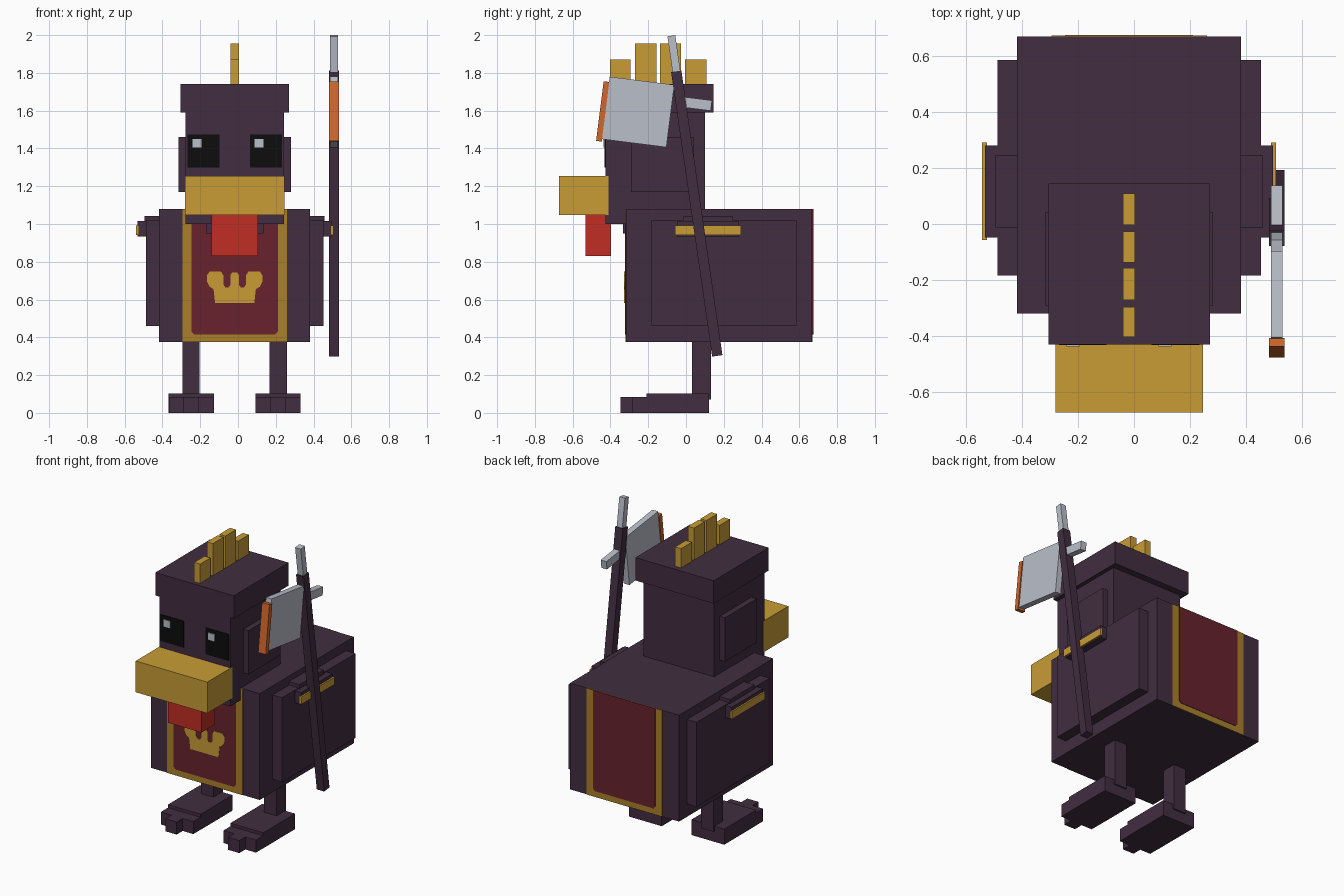
import bpy, bmesh, math
from mathutils import Vector

if "Cube" in bpy.data.objects:
    bpy.data.objects.remove(bpy.data.objects["Cube"])


def material(name, rgb):
    m = bpy.data.materials.new(name)
    m.diffuse_color = (*rgb, 1)
    m.use_nodes = True
    m.node_tree.nodes["Principled BSDF"].inputs["Base Color"].default_value = m.diffuse_color
    return m


PLUM = material("dark plum", (0.054, 0.027, 0.052))
GOLD = material("gold", (0.58, 0.335, 0.037))
TRIM = material("old gold trim", (0.40, 0.215, 0.022))
MAROON = material("maroon cloth", (0.138, 0.016, 0.027))
RED = material("bright red", (0.53, 0.026, 0.018))
SILVER = material("silver", (0.49, 0.52, 0.59))
ORANGE = material("orange", (0.63, 0.135, 0.025))
BLACK = material("black", (0.004, 0.004, 0.004))

CX = -0.0175  # plane of symmetry of the bird


def finish(name, bm, mat):
    bmesh.ops.recalc_face_normals(bm, faces=bm.faces)
    me = bpy.data.meshes.new(name)
    bm.to_mesh(me)
    bm.free()
    me.materials.append(mat)
    ob = bpy.data.objects.new(name, me)
    bpy.context.collection.objects.link(ob)
    return ob


def box(name, mat, x, y, z, tilt=0.0):
    """Box from (min, max) ranges, tilted about x around its own centre."""
    lo, hi = Vector((x[0], y[0], z[0])), Vector((x[1], y[1], z[1]))
    bm = bmesh.new()
    bmesh.ops.create_cube(bm, size=1)
    bmesh.ops.scale(bm, vec=hi - lo, verts=bm.verts)
    ob = finish(name, bm, mat)
    ob.location = (lo + hi) / 2
    ob.rotation_euler.x = math.radians(tilt)
    return ob


def pair(name, mat, x, y, z):
    """Box and its mirror image across the middle of the bird."""
    box("left_" + name, mat, x, y, z)
    box("right_" + name, mat, (2 * CX - x[1], 2 * CX - x[0]), y, z)


def plate(name, mat, points, y0, y1):
    """Thin plate: outline in x and z, extruded along y."""
    bm = bmesh.new()
    face = bm.faces.new([bm.verts.new((x, y0, z)) for x, z in points])
    ext = bmesh.ops.extrude_face_region(bm, geom=[face])
    verts = [v for v in ext["geom"] if isinstance(v, bmesh.types.BMVert)]
    bmesh.ops.translate(bm, vec=(0, y1 - y0, 0), verts=verts)
    return finish(name, bm, mat)


def tilted(name, mat, x, centre, size, tilt):
    """Box given by its centre and size in the side plane."""
    (cy, cz), (sy, sz) = centre, size
    return box(name, mat, x, (cy - sy / 2, cy + sy / 2), (cz - sz / 2, cz + sz / 2), tilt)


# Body and neck
box("body", PLUM, (-0.417, 0.382), (-0.318, 0.668), (0.375, 1.08))
box("neck", PLUM, (-0.17, 0.135), (-0.333, -0.1), (0.95, 1.02))

# Wings with shoulder pads and gold trim
pair("wing", PLUM, (-0.487, -0.41), (-0.183, 0.585), (0.46, 1.02))
pair("shoulder", PLUM, (-0.494, -0.41), (-0.012, 0.245), (0.95, 1.043))
pair("shoulder_band", PLUM, (-0.531, -0.48), (-0.048, 0.28), (0.935, 1.015))
pair("shoulder_trim", GOLD, (-0.541, -0.524), (-0.057, 0.29), (0.943, 0.992))

# Cloth panels on front and back, gold border with maroon field
field_half = [(0.228, 1.08), (0.228, 0.43), (0.213, 0.415)]
field = [(CX + x, z) for x, z in field_half] + [(CX - x, z) for x, z in reversed(field_half)]
for side, y, out in (("front", -0.318, -1), ("back", 0.668, 1)):
    border = [(CX - 0.277, 0.375), (CX + 0.277, 0.375), (CX + 0.277, 1.08), (CX - 0.277, 1.08)]
    plate(side + "_cloth_border", TRIM, border, y, y + out * 0.003)
    plate(side + "_cloth_field", MAROON, field, y, y + out * 0.006)

# Crown-like emblem on the chest
half = [(0.0, 0.742), (0.014, 0.742), (0.022, 0.73), (0.022, 0.678), (0.032, 0.665),
        (0.05, 0.665), (0.06, 0.68), (0.06, 0.728), (0.072, 0.748), (0.133, 0.748),
        (0.147, 0.728), (0.147, 0.695), (0.133, 0.668), (0.112, 0.655), (0.104, 0.582)]
emblem = [(CX + x, z) for x, z in half] + [(CX - x, z) for x, z in reversed(half[1:])]
plate("chest_emblem", GOLD, emblem, -0.318, -0.327)

# Head, cap and cheeks
box("head", PLUM, (-0.277, 0.243), (-0.427, 0.1), (1.0, 1.6))
box("cap", PLUM, (-0.305, 0.27), (-0.43, 0.145), (1.59, 1.742))
pair("cheek", PLUM, (-0.316, -0.27), (-0.29, 0.043), (1.17, 1.46))

# Eyes with highlights
pair("eye", BLACK, (-0.268, -0.098), (-0.432, -0.425), (1.3, 1.475))
for name, x in (("left", -0.24), ("right", 0.087)):
    box(name + "_eye_highlight", SILVER, (x, x + 0.047), (-0.436, -0.43), (1.404, 1.451))

# Beak and wattle
box("beak", GOLD, (-0.28, 0.245), (-0.672, -0.41), (1.048, 1.255))
box("wattle", RED, (-0.14, 0.105), (-0.533, -0.397), (0.83, 1.06))

# Comb
for i, (y0, y1, top) in enumerate([(-0.402, -0.295, 1.87), (-0.27, -0.157, 1.955),
                                   (-0.137, -0.026, 1.955), (-0.004, 0.108, 1.87)]):
    box(f"comb_{i + 1}", GOLD, (-0.04, 0.004), (y0, y1), (1.73, top))

# Legs, feet and toes
pair("leg", PLUM, (-0.294, -0.203), (0.033, 0.132), (0.07, 0.39))
pair("foot", PLUM, (-0.367, -0.127), (-0.21, 0.123), (0, 0.103))
pair("side_toes", PLUM, (-0.366, -0.128), (-0.285, -0.2), (0, 0.083))
pair("middle_toe", PLUM, (-0.288, -0.206), (-0.348, -0.2), (0, 0.083))

# Axe: pole, spike, blade, cutting edge and back stub
wide, thin = (0.481, 0.536), (0.488, 0.529)
tilted("axe_pole", PLUM, wide, (0.057, 1.055), (0.055, 1.522), 8.2)
tilted("axe_spike", SILVER, thin, (-0.063, 1.895), (0.042, 0.205), 8.2)
tilted("axe_blade", SILVER, thin, (-0.254, 1.593), (0.345, 0.333), -7.2)
tilted("axe_cutting_edge", ORANGE, wide, (-0.441, 1.596), (0.03, 0.318), -7.2)
tilted("axe_back_stub", SILVER, thin, (0.045, 1.638), (0.18, 0.055), -7.2)
